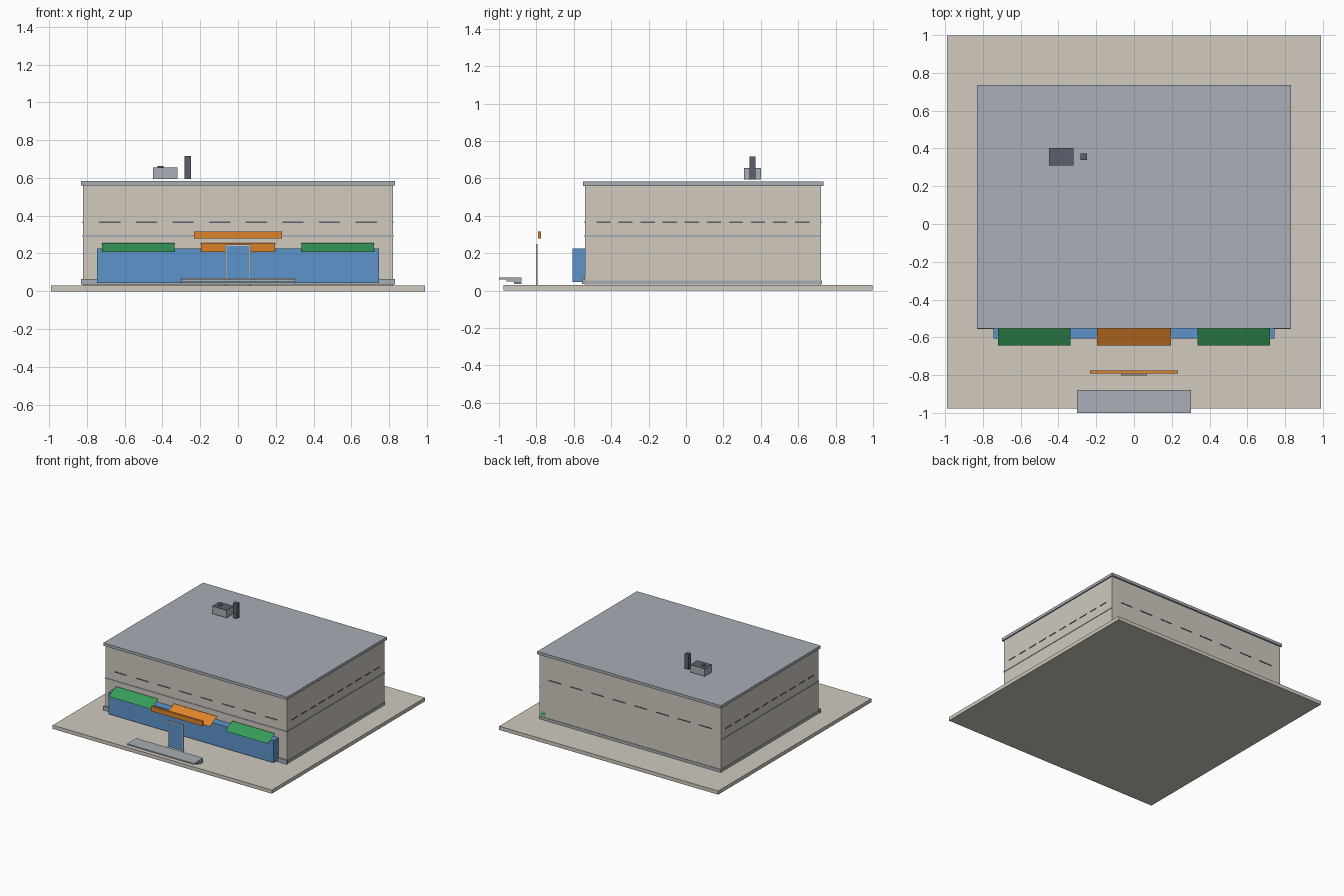
import bpy
import bmesh

if "Cube" in bpy.data.objects:
    bpy.data.objects.remove(bpy.data.objects["Cube"], do_unlink=True)


def linear(c):
    c /= 255
    return c / 12.92 if c < 0.04045 else ((c + 0.055) / 1.055) ** 2.4


def material(name, r, g, b):
    m = bpy.data.materials.new(name)
    m.use_nodes = True
    color = (linear(r), linear(g), linear(b), 1)
    m.diffuse_color = color
    m.node_tree.nodes["Principled BSDF"].inputs["Base Color"].default_value = color
    return m


stone = material("warm_stone", 209, 202, 191)
grey = material("roof_grey", 168, 174, 182)
dark = material("dark_metal", 92, 96, 108)
blue = material("glass_blue", 92, 148, 203)
green = material("awning_green", 54, 155, 90)
orange = material("sign_orange", 224, 132, 44)


def finish(name, bm, mat):
    bmesh.ops.recalc_face_normals(bm, faces=bm.faces)
    mesh = bpy.data.meshes.new(name)
    bm.to_mesh(mesh)
    bm.free()
    mesh.materials.append(mat)
    obj = bpy.data.objects.new(name, mesh)
    bpy.context.collection.objects.link(obj)
    return obj


def add_box(bm, xs, ys, zs):
    new = bmesh.ops.create_cube(bm, size=1)["verts"]
    for v in new:
        v.co = [(r[0] + r[1]) / 2 + c * (r[1] - r[0])
                for r, c in zip((xs, ys, zs), v.co)]


def box(name, mat, xs, ys, zs):
    bm = bmesh.new()
    add_box(bm, xs, ys, zs)
    return finish(name, bm, mat)


def sloped_sheet(name, mat, xs, high, low):
    """Thin sheet falling from (y, z) high to (y, z) low."""
    bm = bmesh.new()
    corners = [(xs[0], *low), (xs[1], *low), (xs[1], *high), (xs[0], *high)]
    face = bm.faces.new([bm.verts.new(c) for c in corners])
    obj = finish(name, bm, mat)
    if obj.data.polygons[0].normal.z < 0:
        obj.data.flip_normals()


W, FRONT, BACK = 0.82, -0.54, 0.722   # wall planes

# Ground slab, walls and roof
box("ground_slab", stone, (-0.99, 0.99), (-0.977, 0.998), (0, 0.03))
box("walls", stone, (-W, W), (FRONT, BACK), (0.03, 0.56))
box("roof", grey, (-0.83, 0.83), (-0.552, 0.735), (0.56, 0.583))

# Plinth: deep at the front, thin strips elsewhere
box("front_plinth", grey, (-0.83, 0.83), (-0.555, FRONT), (0.035, 0.066))
box("back_plinth", grey, (-W, W), (BACK, BACK + 0.004), (0.035, 0.055))
box("front_band", grey, (-W, W), (FRONT - 0.003, FRONT), (0.287, 0.297))
for side, s in (("left", 1), ("right", -1)):
    xs = sorted((s * W, s * (W + 0.003)))
    box(side + "_plinth", grey, xs, (FRONT, BACK), (0.035, 0.055))
    box(side + "_band", grey, xs, (FRONT, BACK), (0.287, 0.297))

# Slit windows on all four walls
slit_z = (0.362, 0.37)
bm = bmesh.new()
for i in range(8):
    x = (i - 3.5) * 0.194
    for y in (FRONT, BACK):
        add_box(bm, (x - 0.056, x + 0.056), (y - 0.003, y + 0.003), slit_z)
for i in range(10):
    y = 0.09 + (i - 4.5) * 0.118
    for x in (-W, W):
        add_box(bm, (x - 0.003, x + 0.003), (y - 0.038, y + 0.038), slit_z)
finish("slit_windows", bm, dark)

# Shop front and awnings
box("shop_front", blue, (-0.745, 0.745), (-0.606, FRONT), (0.045, 0.225))
for name, mat, xs in (("right_awning", green, (-0.72, -0.335)),
                      ("middle_awning", orange, (-0.195, 0.195)),
                      ("left_awning", green, (0.335, 0.72))):
    sloped_sheet(name, mat, xs, (-0.55, 0.256), (-0.642, 0.208))

# Free-standing sign board and door
box("sign_board", orange, (-0.232, 0.232), (-0.792, -0.775), (0.278, 0.316))
box("door_glass", blue, (-0.062, 0.062), (-0.801, -0.797), (0.035, 0.24))
bm = bmesh.new()
for s in (-1, 1):
    add_box(bm, sorted((s * 0.062, s * 0.07)), (-0.803, -0.795), (0.03, 0.248))
add_box(bm, (-0.07, 0.07), (-0.803, -0.795), (0.24, 0.248))
finish("door_frame", bm, stone)

# Entrance steps
for i in range(3):
    z = 0.036 + i * 0.012
    box(f"step_{i + 1}", grey, (-0.302, 0.302), (-0.92 - i * 0.04, -0.88), (z, z + 0.011))

# Rooftop unit with dark lid and fan, and the flue
box("roof_unit", grey, (-0.45, -0.32), (0.31, 0.402), (0.594, 0.653))
box("roof_unit_lid", dark, (-0.45, -0.32), (0.31, 0.402), (0.653, 0.656))
bm = bmesh.new()
bmesh.ops.create_cone(bm, cap_ends=True, segments=12, radius1=0.016, radius2=0.016, depth=0.006)
bmesh.ops.translate(bm, verts=bm.verts, vec=(-0.41, 0.356, 0.659))
finish("roof_fan", bm, dark)
box("flue", dark, (-0.283, -0.249), (0.34, 0.372), (0.594, 0.716))

# Small flap low on the back wall
sloped_sheet("back_flap", green, (0.76, 0.80), (BACK + 0.002, 0.1), (BACK + 0.012, 0.078))
